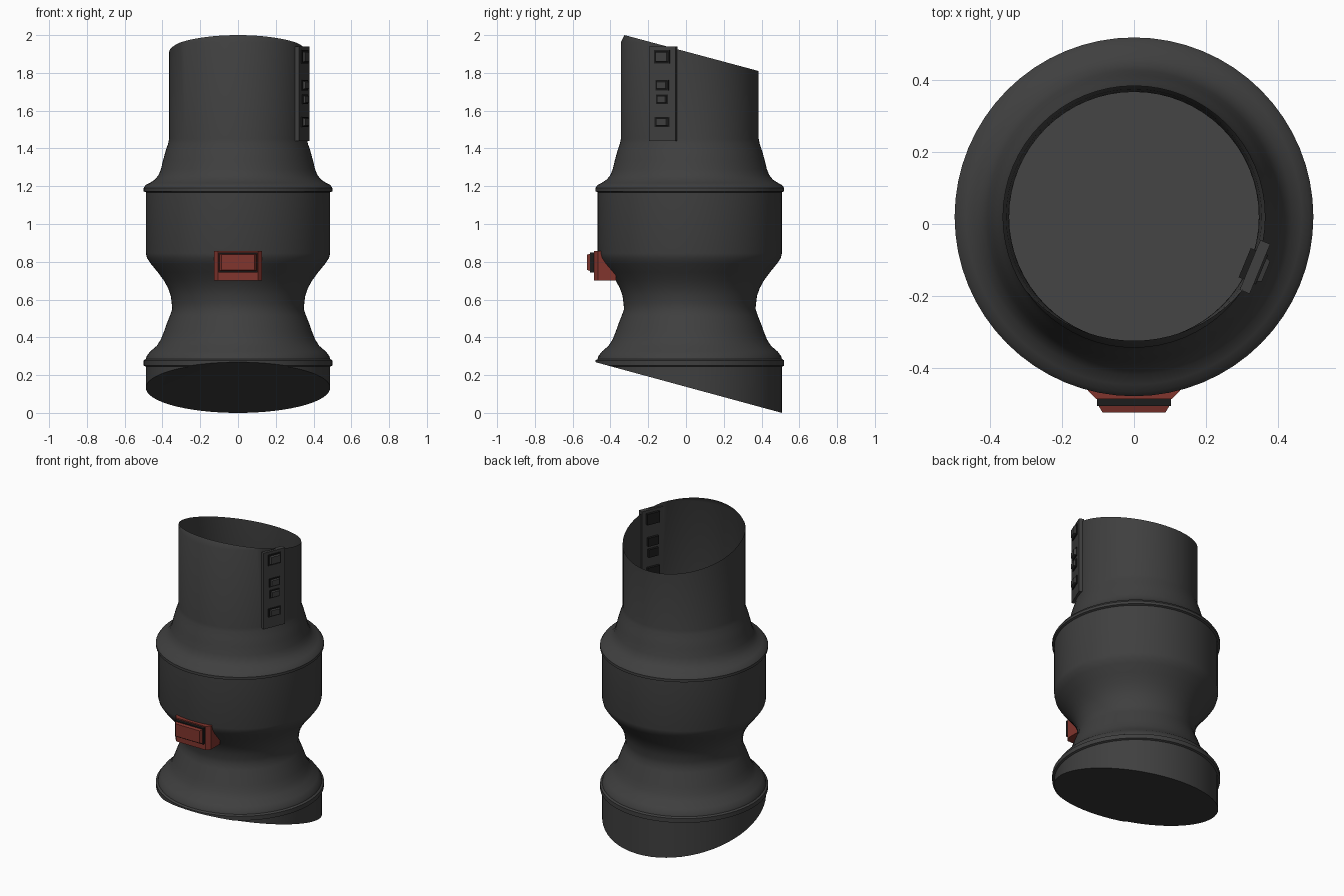
import bpy, bmesh, math
from mathutils import Vector, Matrix

if "Cube" in bpy.data.objects:
    bpy.data.objects.remove(bpy.data.objects["Cube"])

CY = 0.02          # the round body sits slightly behind the origin
SEG = 64


def material(name, rgb):
    m = bpy.data.materials.new(name)
    m.diffuse_color = (*rgb, 1)
    m.use_nodes = True
    m.node_tree.nodes["Principled BSDF"].inputs["Base Color"].default_value = m.diffuse_color
    return m


GREY = material("dark grey", (0.05, 0.05, 0.05))
BLACK = material("black", (0.012, 0.012, 0.012))
RED = material("dull red", (0.22, 0.035, 0.026))


def finish(bm, name, mat, smooth=False):
    bmesh.ops.recalc_face_normals(bm, faces=bm.faces)
    me = bpy.data.meshes.new(name)
    bm.to_mesh(me)
    bm.free()
    ob = bpy.data.objects.new(name, me)
    bpy.context.collection.objects.link(ob)
    me.materials.append(mat)
    if smooth:
        bpy.ops.object.select_all(action='DESELECT')
        ob.select_set(True)
        bpy.context.view_layer.objects.active = ob
        bpy.ops.object.shade_smooth_by_angle(angle=math.radians(32))
    return ob


def prism(name, mat, outline, depth, matrix):
    """Extrude a flat outline along local z, then place it."""
    bm = bmesh.new()
    face = bm.faces.new([bm.verts.new((x, y, 0)) for x, y in outline])
    ext = bmesh.ops.extrude_face_region(bm, geom=[face])
    top = [v for v in ext["geom"] if isinstance(v, bmesh.types.BMVert)]
    bmesh.ops.translate(bm, verts=top, vec=(0, 0, depth))
    bm.transform(matrix)
    return finish(bm, name, mat)


def block(name, mat, size, matrix, taper=1.0):
    """Box centred on its matrix; the local +x face shrinks by taper."""
    bm = bmesh.new()
    bmesh.ops.create_cube(bm, size=1)
    for v in bm.verts:
        k = taper if v.co.x > 0 else 1
        v.co = Vector((v.co.x * size[0], v.co.y * size[1] * k, v.co.z * size[2] * k))
    bm.transform(matrix)
    return finish(bm, name, mat)


# Turned body: thin open shell, cut by slanted planes at both ends
profile = [(0.488, -0.1), (0.488, 0.245), (0.50, 0.25), (0.50, 0.278), (0.488, 0.285),
           (0.484, 0.30), (0.465, 0.325), (0.43, 0.355), (0.408, 0.39), (0.392, 0.43),
           (0.378, 0.47), (0.36, 0.515), (0.348, 0.55), (0.351, 0.58), (0.356, 0.62),
           (0.37, 0.66), (0.392, 0.70), (0.425, 0.745), (0.462, 0.79), (0.482, 0.82),
           (0.488, 0.845), (0.488, 1.168), (0.50, 1.173), (0.50, 1.19), (0.488, 1.207),
           (0.468, 1.217), (0.44, 1.235), (0.42, 1.26), (0.408, 1.29), (0.396, 1.34),
           (0.382, 1.39), (0.37, 1.425), (0.365, 1.45), (0.365, 1.962), (0.335, 2.02)]
bm = bmesh.new()
verts = [bm.verts.new((r, 0, z)) for r, z in profile]
edges = [bm.edges.new(p) for p in zip(verts, verts[1:])]
bmesh.ops.spin(bm, geom=verts + edges, cent=(0, 0, 0), axis=(0, 0, 1),
               angle=math.tau, steps=SEG, use_duplicate=False)
bmesh.ops.remove_doubles(bm, verts=bm.verts, dist=0.0005)
bmesh.ops.translate(bm, verts=bm.verts, vec=(0, CY, 0))
slant = Vector((0, 0.268, 1)).normalized()
bmesh.ops.bisect_plane(bm, geom=bm.verts[:] + bm.edges[:] + bm.faces[:],
                       plane_co=(0, -0.325, 2.0), plane_no=slant, clear_outer=True)
cut = bmesh.ops.bisect_plane(bm, geom=bm.verts[:] + bm.edges[:] + bm.faces[:],
                             plane_co=(0, 0.508, 0.0), plane_no=(0, 0.272, 1), clear_inner=True)
bmesh.ops.holes_fill(bm, edges=[e for e in cut["geom_cut"]
                                if isinstance(e, bmesh.types.BMEdge) and e.is_boundary], sides=0)
finish(bm, "body_shell", GREY, smooth=True)

# Control strip through the upper tube wall
ANGLE = math.radians(-22.5)


def on_tube(r, z):
    return Matrix.Translation((0, CY, 0)) @ Matrix.Rotation(ANGLE, 4, 'Z') @ Matrix.Translation((r, 0, z))


block("strip_plate", GREY, (0.03, 0.15, 0.50), on_tube(0.365, 1.69))
for i, (z, w, h) in enumerate([(1.885, 0.088, 0.072), (1.735, 0.075, 0.055),
                               (1.66, 0.068, 0.052), (1.54, 0.085, 0.055)]):
    block(f"strip_button_collar_{i}", BLACK, (0.052, w, h), on_tube(0.360, z))
    block(f"strip_button_{i}", GREY, (0.020, w * 0.88, h * 0.82), on_tube(0.388, z), 0.8)

# Red latch on the front: chamfered base, dark collar, raised button
base = [(-0.128, -0.37), (-0.128, -0.465), (-0.105, -0.488),
        (0.105, -0.488), (0.128, -0.465), (0.128, -0.37)]
prism("latch_base", RED, base, 0.155, Matrix.Translation((0, 0, 0.702)))
front = Matrix.Rotation(-math.pi / 2, 4, 'Z')
block("latch_collar", BLACK, (0.03, 0.205, 0.105), Matrix.Translation((0, -0.492, 0.797)) @ front)
block("latch_button", RED, (0.02, 0.20, 0.092), Matrix.Translation((0, -0.515, 0.797)) @ front, 0.88)
